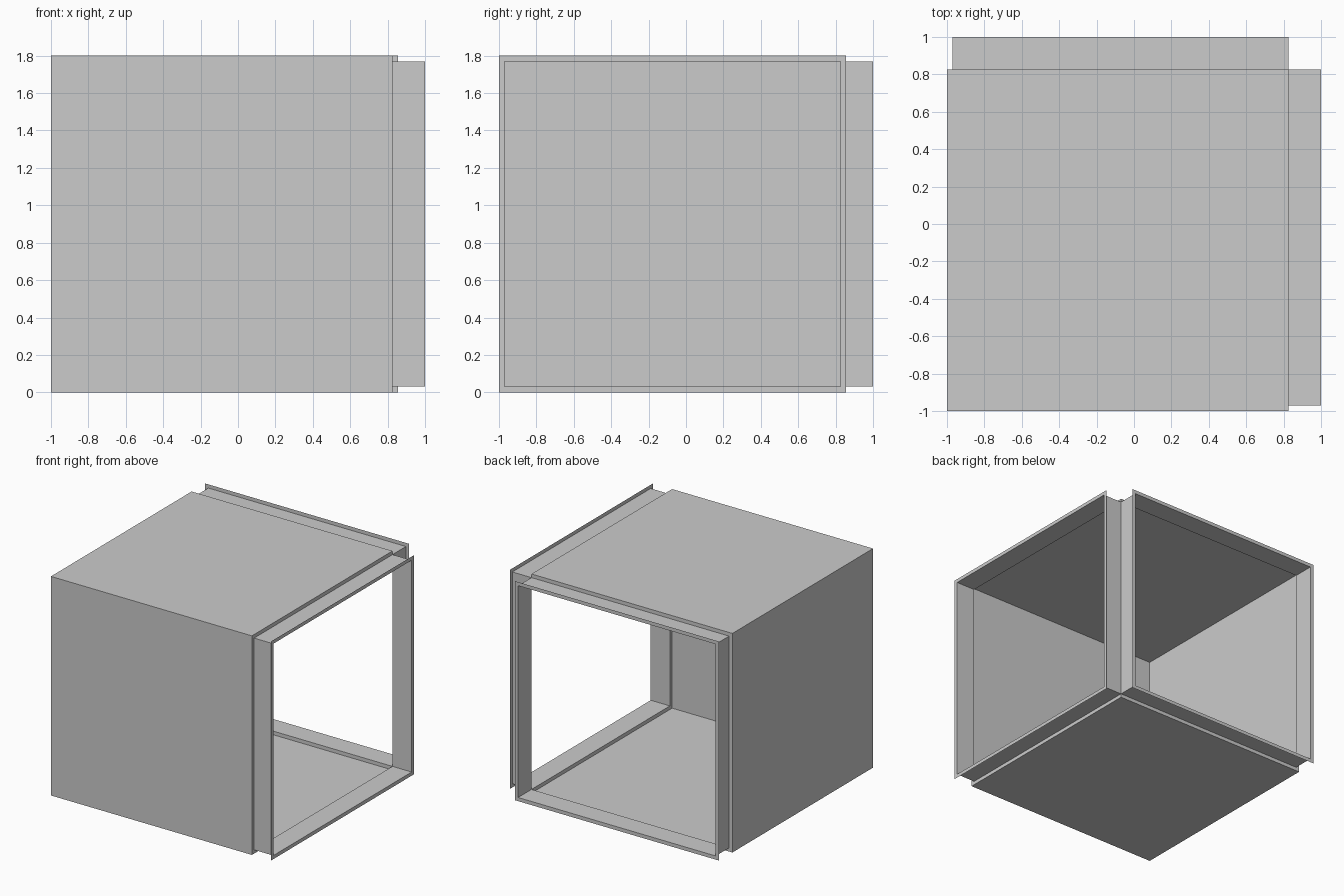
import bpy

if "Cube" in bpy.data.objects:
    bpy.data.objects.remove(bpy.data.objects["Cube"])

E = 0.826          # where the body ends and the collars begin
LIP = 0.03         # step between body, collar and flange
H = 1.80           # overall height


def make_object(name, verts, faces):
    mesh = bpy.data.meshes.new(name)
    mesh.from_pydata(verts, [], faces)
    mesh.update()
    obj = bpy.data.objects.new(name, mesh)
    bpy.context.collection.objects.link(obj)
    return obj


def ring(x, y0, y1, z0, z1):
    return [(x, y0, z0), (x, y1, z0), (x, y1, z1), (x, y0, z1)]


def make_collar(name, swap):
    # Rings from body edge, in to the collar, out to the end, then the flange rim
    rings = [ring(E, -1, E, 0, H),
             ring(E, -1 + LIP, E, LIP, H - LIP),
             ring(1, -1 + LIP, E, LIP, H - LIP),
             ring(1, -1, E + LIP, 0, H)]
    verts = [v for r in rings for v in r]
    faces = []
    for r in range(3):
        for i in range(4):
            if r == 0 and i == 1:
                continue  # the step has no width at the shared corner
            j = (i + 1) % 4
            a, b = r * 4, r * 4 + 4
            faces.append((a + i, a + j, b + j, b + i))
    if swap:
        verts = [(y, x, z) for x, y, z in verts]
        faces = [f[::-1] for f in faces]
    return make_object(name, verts, faces)


# Sheet body: floor, ceiling and two closed walls
corners = [(-1, -1), (E, -1), (E, E), (-1, E)]
make_object("body_shell",
            [(x, y, z) for z in (0, H) for x, y in corners],
            [(3, 2, 1, 0), (4, 5, 6, 7), (0, 1, 5, 4), (3, 0, 4, 7)])

# Flanged collars around the right and rear openings
make_collar("right_collar", False)
make_collar("rear_collar", True)
